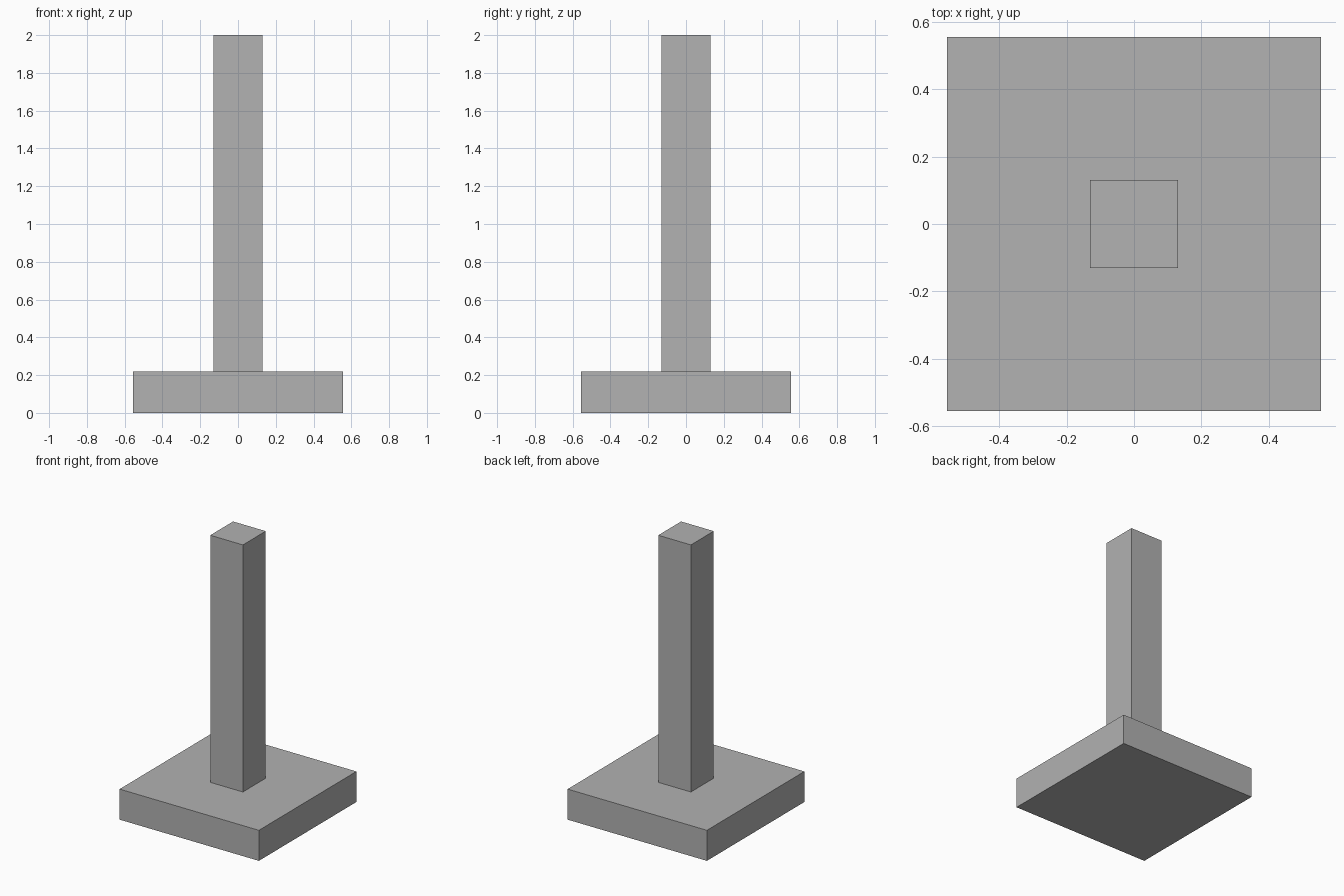
import bpy

default = bpy.data.objects.get("Cube")
if default:
    bpy.data.objects.remove(default, do_unlink=True)

# Single plain grey
GREY = (0.445, 0.445, 0.445, 1.0)
grey = bpy.data.materials.new("plain grey")
grey.use_nodes = True
grey.diffuse_color = GREY
grey.node_tree.nodes["Principled BSDF"].inputs["Base Color"].default_value = GREY


def square_block(name, width, bottom, top):
    """Add a centred square block spanning bottom to top."""
    bpy.ops.mesh.primitive_cube_add(size=1, location=(0, 0, (bottom + top) / 2))
    block = bpy.context.object
    block.name = name
    block.scale = (width, width, top - bottom)
    bpy.ops.object.transform_apply(location=False, rotation=False, scale=True)
    block.data.materials.append(grey)
    return block


BASE_HEIGHT = 0.22

# Wide slab on the ground, with the column standing on it
square_block("base_slab", 1.11, 0, BASE_HEIGHT)
square_block("column", 0.26, BASE_HEIGHT, 2)
